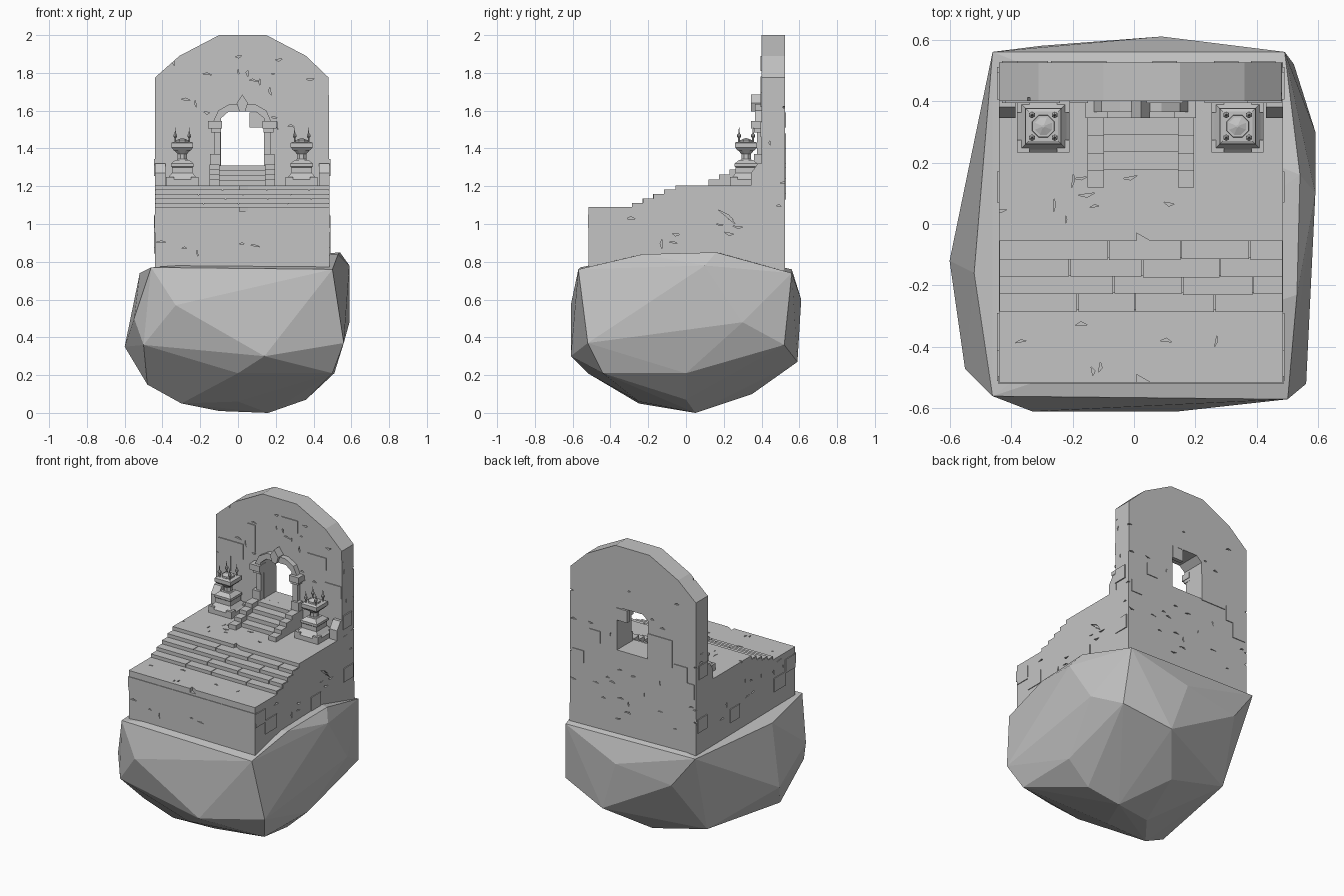
import bpy, bmesh, math, random
from mathutils import Vector, Matrix

random.seed(4)
if "Cube" in bpy.data.objects:
    bpy.data.objects.remove(bpy.data.objects["Cube"])

stone = bpy.data.materials.new("grey stone")
stone.use_nodes = True
GREY = (0.55, 0.55, 0.55, 1)
stone.diffuse_color = GREY
stone.node_tree.nodes["Principled BSDF"].inputs["Base Color"].default_value = GREY

LEFT, RIGHT, FRONT, BACK = 0.485, -0.44, -0.515, 0.525
MID = (LEFT + RIGHT) / 2
FLOOR, SILL, WALL = 1.205, 1.31, 0.4


def finish(name, bm):
    bmesh.ops.recalc_face_normals(bm, faces=bm.faces)
    mesh = bpy.data.meshes.new(name)
    bm.to_mesh(mesh)
    bm.free()
    mesh.materials.append(stone)
    obj = bpy.data.objects.new(name, mesh)
    bpy.context.collection.objects.link(obj)
    return obj


def box(bm, x0, x1, y0, y1, z0, z1):
    m = Matrix.Translation(((x0 + x1) / 2, (y0 + y1) / 2, (z0 + z1) / 2))
    m = m @ Matrix.Diagonal((x1 - x0, y1 - y0, z1 - z0, 1))
    bmesh.ops.create_cube(bm, size=1, matrix=m)


def prism(bm, points, axis, a, b):
    """Extrude a flat outline along x or y."""
    place = (lambda p: (a, p[0], p[1])) if axis == "x" else (lambda p: (p[0], a, p[1]))
    face = bm.faces.new([bm.verts.new(place(p)) for p in points])
    out = bmesh.ops.extrude_face_region(bm, geom=[face])["geom"]
    shift = Vector((b - a, 0, 0)) if axis == "x" else Vector((0, b - a, 0))
    bmesh.ops.translate(bm, vec=shift, verts=[v for v in out if isinstance(v, bmesh.types.BMVert)])


def lathe(bm, cx, cy, profile, sides):
    """Stack of rings; for four sides the radius is the half width."""
    k = math.sqrt(2) if sides == 4 else 1
    rings = []
    for r, z in profile:
        angles = [(i + 0.5) * math.tau / sides for i in range(sides)]
        rings.append([bm.verts.new((cx + k * r * math.cos(t), cy + k * r * math.sin(t), z)) for t in angles])
    for low, high in zip(rings, rings[1:]):
        for i in range(sides):
            j = (i + 1) % sides
            bm.faces.new((low[i], low[j], high[j], high[i]))
    bm.faces.new(rings[0])
    bm.faces.new(rings[-1])


def chip(bm, normal, pos, size, angle):
    """Three-sided wedge cutter lying on a surface."""
    turn = Vector(normal).to_track_quat("Z", "Y").to_matrix().to_4x4()
    m = Matrix.Translation(pos) @ turn @ Matrix.Rotation(angle, 4, "Z") @ Matrix.Diagonal((*size, 1))
    bmesh.ops.create_cone(bm, cap_ends=True, segments=3, radius1=1, radius2=1, depth=2, matrix=m)


def scatter(bm, count, normal, low, high):
    for _ in range(count):
        pos = [random.uniform(a, b) for a, b in zip(low, high)]
        size = (random.uniform(0.015, 0.035), random.uniform(0.003, 0.008), 0.012)
        chip(bm, normal, pos, size, random.choice((0, math.pi / 2, math.pi)) + random.uniform(-0.2, 0.2))


def carve(obj, bm):
    cutter = finish("cutter", bm)
    cutter.hide_render = True
    mod = obj.modifiers.new("carve", "BOOLEAN")
    mod.operation, mod.solver, mod.object = "DIFFERENCE", "EXACT", cutter
    mod.use_self = True
    dg = bpy.context.evaluated_depsgraph_get()
    mesh = bpy.data.meshes.new_from_object(obj.evaluated_get(dg))
    obj.modifiers.clear()
    obj.data = mesh
    bpy.data.objects.remove(cutter)


# Faceted boulder under the ruin
bm = bmesh.new()
for p in [
    (-.46, -.56, .77), (.5, -.57, .76), (.53, -.23, .84), (.54, .16, .85), (.49, .56, .74),
    (-.46, .56, .76), (-.52, -.16, .74), (.59, .1, .78), (.59, .3, .48), (-.33, -.61, .57),
    (-.55, -.47, .5), (-.5, -.52, .36), (.14, -.61, .3), (.56, -.52, .37), (-.6, -.12, .35),
    (.09, .61, .6), (.2, .59, .27), (.52, .52, .36), (-.3, .58, .55), (-.48, -.3, .15),
    (-.3, -.25, .05), (.5, -.44, .21), (.51, 0, .21), (.36, 0, .07), (.16, .05, 0),
    (-.1, 0, .01), (0, .35, .1), (-.4, .35, .2), (0, -.52, .21), (0, -.25, .06),
]:
    bm.verts.new(p)
hull = bmesh.ops.convex_hull(bm, input=bm.verts)
loose = [v for v in bm.verts if not v.link_faces]
bmesh.ops.delete(bm, geom=loose, context="VERTS")
finish("boulder", bm)

# Stepped platform, with chips and cracks
steps = [(-0.285 + 0.056 * i, 1.112 + 0.0233 * i) for i in range(5)]
outline = [(FRONT, 0.74), (FRONT, 1.09)]
last = 1.09
for y, z in steps:
    outline += [(y + 0.006, last), (y + 0.006, z - 0.005)]
    last = z - 0.005
outline[-1] = (outline[-1][0], FLOOR)
outline += [(0.45, FLOOR), (0.45, 0.74)]
bm = bmesh.new()
prism(bm, outline, "x", RIGHT, LEFT)
platform = finish("platform", bm)
bm = bmesh.new()
scatter(bm, 9, (0, 0, 1), (RIGHT, 0, FLOOR), (LEFT, 0.15, FLOOR))
scatter(bm, 6, (0, 0, 1), (RIGHT, -0.48, 1.09), (LEFT, -0.32, 1.09))
scatter(bm, 7, (0, -1, 0), (RIGHT, FRONT, 0.84), (LEFT, FRONT, 1.06))
for x, n in ((RIGHT, -1), (LEFT, 1)):
    scatter(bm, 10, (n, 0, 0), (x, -0.45, 0.88), (x, 0.35, 1.07))
chip(bm, (1, 0, 0), (LEFT, 0.22, 1.04), (0.07, 0.01, 0.012), -0.7)
for y, z in ((FRONT, 1.09), (-0.055, FLOOR)):
    chip(bm, (0, 0, 1), (MID, y, z), (0.03, 0.03, 0.025), math.pi / 2)
carve(platform, bm)

# Rows of tread blocks on the wide stairs
bm = bmesh.new()
for i, (y, z) in enumerate(steps[:4]):
    cuts = [RIGHT + (k + 0.5 * (i % 2)) * 0.2312 + random.uniform(-0.03, 0.03) for k in range(1, 4)]
    edges = [RIGHT] + cuts + [LEFT]
    for a, b in zip(edges, edges[1:]):
        box(bm, a + 0.002, b - 0.002, y + random.uniform(-0.002, 0.003), y + 0.07, z - 0.03, z)
finish("wide_stair_blocks", bm)

# Back wall with rounded top and doorway
arch_in = [(-0.09, 1.56), (-0.05, 1.595), (0.095, 1.595), (0.138, 1.56)]
bm = bmesh.new()
prism(bm, [(RIGHT, 0.74), (RIGHT, 1.775), (-0.31, 1.89), (-0.1, 2), (0.15, 2), (0.36, 1.89),
           (0.48, 1.775), (LEFT, 0.74)], "y", WALL, BACK)
wall = finish("back_wall", bm)
bm = bmesh.new()
prism(bm, [(-0.09, SILL)] + arch_in + [(0.138, SILL)], "y", WALL - 0.1, BACK + 0.1)
scatter(bm, 26, (0, -1, 0), (RIGHT, WALL, 1.4), (LEFT, WALL, 1.9))
scatter(bm, 30, (0, 1, 0), (RIGHT, BACK, 0.85), (LEFT, BACK, 1.88))
for x, n in ((RIGHT, -1), (LEFT, 1)):
    scatter(bm, 7, (n, 0, 0), (x, WALL, 0.85), (x, BACK, 1.7))
carve(wall, bm)

# Slightly proud bricks on the walls: centre, height and size
bm = bmesh.new()
for x, z, w, h in ((-0.33, 1.58, 0.09, 0.05), (-0.18, 1.69, 0.03, 0.09), (0.3, 1.66, 0.07, 0.04),
                   (0.42, 1.5, 0.06, 0.04), (-0.38, 1.48, 0.05, 0.05), (0.1, 1.85, 0.06, 0.04)):
    box(bm, x - w, x + w, WALL - 0.006, WALL + 0.02, z - h, z + h)
    box(bm, x - h, x + h, BACK - 0.02, BACK + 0.005, z - 0.3 - h, z - 0.3 + h)
for y, z, w in ((-0.35, 0.92, 0.06), (0.12, 0.89, 0.05), (-0.46, 1.0, 0.05), (0.45, 1.3, 0.045), (0.46, 0.95, 0.05)):
    for x in (RIGHT, LEFT):
        box(bm, x - 0.005, x + 0.005, y - w, y + w, z - 0.045, z + 0.045)
box(bm, RIGHT - 0.003, LEFT + 0.003, FRONT - 0.004, FRONT + 0.02, 0.98, 1.05)
finish("proud_bricks", bm)

# Narrow stairs with stepped side rails up to the doorway
bm = bmesh.new()
half = 0.12
for i in range(4):
    y, z = 0.178 + 0.056 * i, FLOOR + 0.0262 * (i + 1)
    box(bm, MID - half, MID + half, y, WALL + 0.01, FLOOR - 0.01, z)
    for s in (-1, 1):
        a, b = sorted((MID + s * half, MID + s * (half + 0.053)))
        box(bm, a, b, y - 0.06, WALL + 0.01, FLOOR - 0.01, z + 0.004)
finish("door_stairs", bm)

# Door surround: jambs, capitals, arch and keystone
bm = bmesh.new()
for s in (-1, 1):
    for near, far, y, z0, z1 in ((0.115, 0.17, 0.36, SILL, 1.37), (0.115, 0.15, 0.375, 1.37, 1.505),
                                 (0.108, 0.18, 0.345, 1.505, 1.545), (0.112, 0.165, 0.36, 1.485, 1.505)):
        a, b = sorted((MID + s * near, MID + s * far))
        box(bm, a, b, y, WALL + 0.01, z0, z1)
ring = [(-0.13, 1.545), (-0.105, 1.6), (-0.045, 1.635), (0.09, 1.635), (0.15, 1.6), (0.175, 1.545), (0.138, 1.545)]
prism(bm, ring + arch_in[::-1] + [(-0.09, 1.545)], "y", 0.365, WALL + 0.01)
prism(bm, [(MID - 0.03, 1.64), (MID, 1.685), (MID + 0.03, 1.64), (MID + 0.015, 1.595), (MID - 0.015, 1.595)],
      "y", 0.345, WALL + 0.01)
finish("door_surround", bm)

# Brazier pedestals with a bowl and four spikes, and corner blocks by the wall
for side, x, corner in (("right", -0.295, RIGHT), ("left", 0.337, LEFT)):
    y = 0.318
    bm = bmesh.new()
    lathe(bm, x, y, [(0.085, 1.2), (0.085, 1.235), (0.075, 1.245), (0.055, 1.27), (0.055, 1.3),
                     (0.06, 1.305), (0.06, 1.32), (0.035, 1.34)], 4)
    for sx in (-1, 1):
        for sy in (-1, 1):
            box(bm, x + sx * 0.065 - 0.02, x + sx * 0.065 + 0.02, y + sy * 0.065 - 0.02,
                y + sy * 0.065 + 0.02, FLOOR - 0.01, 1.25)
    finish(side + "_pedestal", bm)
    bm = bmesh.new()
    lathe(bm, x, y, [(0.04, 1.33), (0.027, 1.345), (0.027, 1.37), (0.05, 1.395)], 8)
    lathe(bm, x, y, [(0.045, 1.39), (0.058, 1.405), (0.058, 1.43), (0.048, 1.435)], 4)
    lathe(bm, x, y, [(0.04, 1.43), (0.038, 1.445), (0.03, 1.445), (0.004, 1.455)], 8)
    for sx in (-1, 1):
        for sy in (-1, 1):
            lathe(bm, x + sx * 0.037, y + sy * 0.037, [(0.005, 1.43), (0.005, 1.455), (0.011, 1.462),
                                                       (0.011, 1.472), (0.004, 1.48), (0.001, 1.51)], 6)
    finish(side + "_brazier", bm)
    bm = bmesh.new()
    a, b = sorted((corner, corner + math.copysign(0.055, -corner)))
    prism(bm, [(0.345, FLOOR - 0.01), (0.345, 1.27), (0.38, 1.32), (WALL + 0.01, 1.32), (WALL + 0.01, FLOOR - 0.01)],
          "x", a, b)
    finish(side + "_corner_block", bm)
